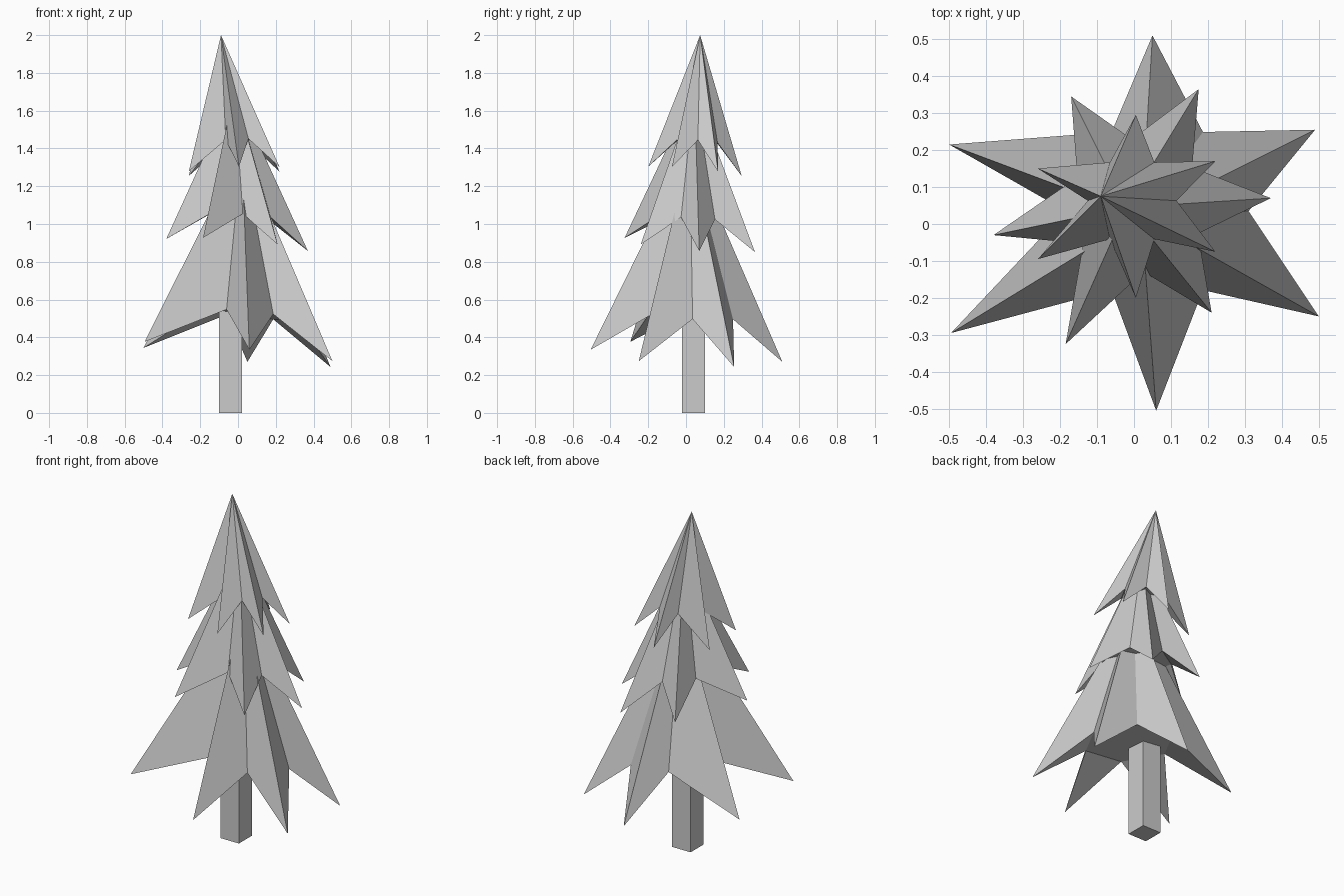
import bpy, math

if "Cube" in bpy.data.objects:
    bpy.data.objects.remove(bpy.data.objects["Cube"])


def make_object(name, verts, faces):
    mesh = bpy.data.meshes.new(name)
    mesh.from_pydata(verts, [], faces)
    mesh.update()
    ob = bpy.data.objects.new(name, mesh)
    bpy.context.collection.objects.link(ob)
    return ob


def branch_tier(name, apex, tips, tip_z, notch_centre, notch_r, notch_deg, notch_z, tilt):
    """Six-pointed skirt: drooping tips alternate with notches on a tilted hexagon."""
    def plane(z, x, y):
        return z + tilt[0] * x + tilt[1] * y
    cx, cy = notch_centre
    verts = []
    for i, (x, y) in enumerate(tips):
        verts.append((x, y, plane(tip_z, x, y)))
        a = math.radians(notch_deg + 60 * i)
        nx, ny = cx + notch_r * math.cos(a), cy + notch_r * math.sin(a)
        verts.append((nx, ny, plane(notch_z, nx, ny)))
    verts.append(apex)
    # sloping top faces
    faces = [(i, (i + 1) % 12, 12) for i in range(12)]
    # undersides of the tips and the flat centre
    faces += [(i, (i - 1) % 12, i + 1) for i in range(0, 12, 2)]
    faces.append((11, 9, 7, 5, 3, 1))
    return make_object(name, verts, faces)


# trunk
bpy.ops.mesh.primitive_cube_add(size=1, location=(-0.04, 0.04, 0.3))
trunk = bpy.context.object
trunk.name = "trunk"
trunk.scale = (0.12, 0.12, 0.6)

# branch tiers, tips listed counter-clockwise
branch_tier("lower_branches", (0.02, 0.02, 1.40),
            [(0.49, 0.255), (0.05, 0.51), (-0.50, 0.215),
             (-0.495, -0.295), (0.06, -0.505), (0.50, -0.25)],
            0.308, (0.063, 0.035), 0.247, 60, 0.53, (-0.1, -0.064))

branch_tier("middle_branches", (-0.02, 0.045, 1.71),
            [(0.37, 0.07), (0.175, 0.365), (-0.17, 0.345),
             (-0.38, -0.03), (-0.185, -0.325), (0.21, -0.24)],
            0.89, (0.01, 0.05), 0.18, 35, 1.047, (-0.075, -0.07))

branch_tier("upper_branches", (-0.09, 0.075, 2.0),
            [(0.22, 0.17), (0.005, 0.295), (-0.26, 0.15),
             (-0.26, -0.095), (0.005, -0.2), (0.22, -0.075)],
            1.283, (-0.005, 0.063), 0.12, 60, 1.445, (0.05, -0.1))
